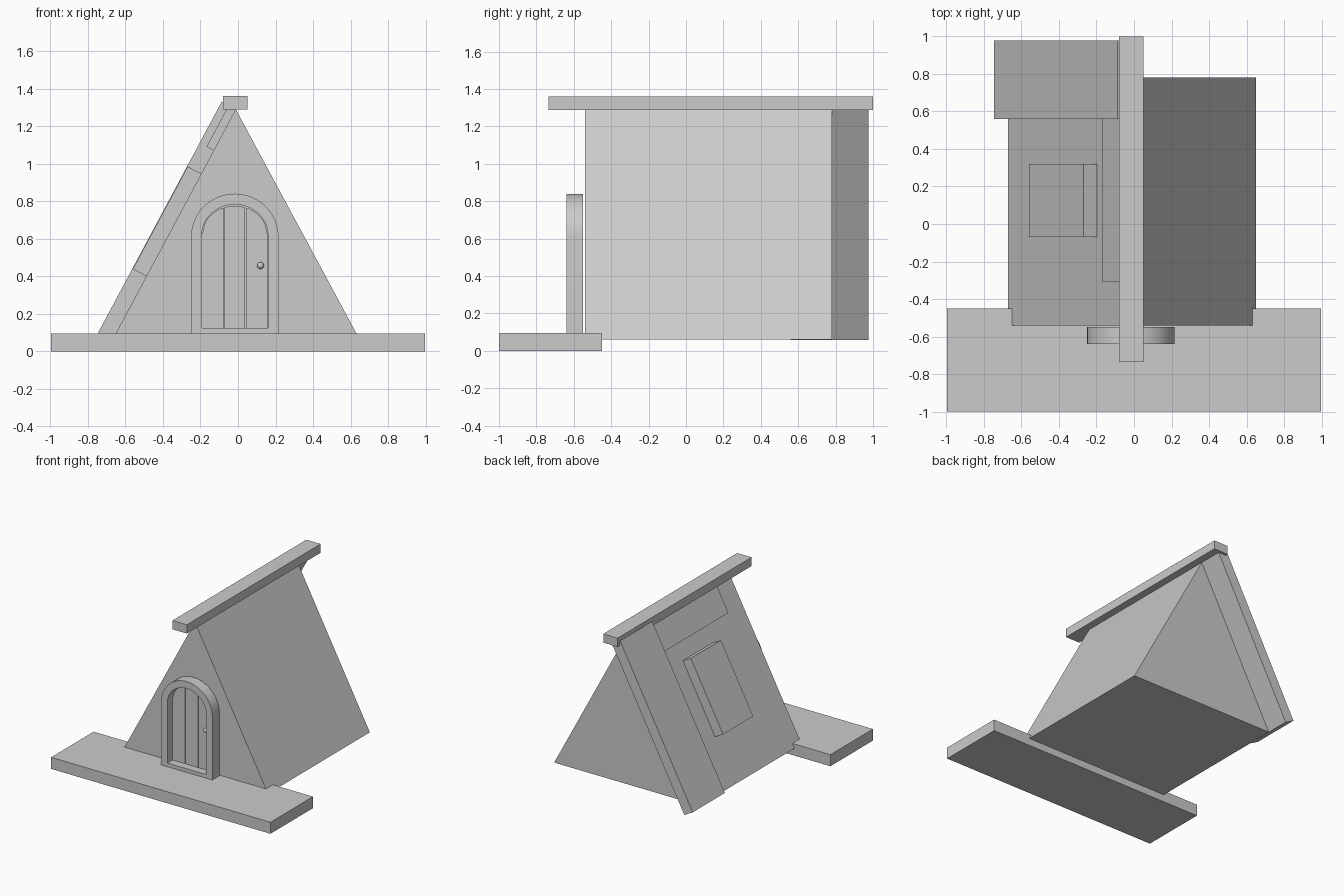
import bpy, bmesh
from math import cos, sin, pi, hypot

if "Cube" in bpy.data.objects:
    bpy.data.objects.remove(bpy.data.objects["Cube"])


def finish(name, bm, smooth=False):
    bmesh.ops.recalc_face_normals(bm, faces=bm.faces)
    me = bpy.data.meshes.new(name)
    bm.to_mesh(me)
    bm.free()
    ob = bpy.data.objects.new(name, me)
    bpy.context.collection.objects.link(ob)
    if smooth:
        bpy.ops.object.select_all(action='DESELECT')
        bpy.context.view_layer.objects.active = ob
        ob.select_set(True)
        bpy.ops.object.shade_smooth_by_angle()
    return ob


def prism(name, profile, y0, y1):
    """Extrude an (x, z) outline from y0 to y1."""
    bm = bmesh.new()
    a = [bm.verts.new((x, y0, z)) for x, z in profile]
    b = [bm.verts.new((x, y1, z)) for x, z in profile]
    bm.faces.new(a)
    bm.faces.new(b)
    n = len(a)
    for i in range(n):
        j = (i + 1) % n
        bm.faces.new((a[i], a[j], b[j], b[i]))
    return finish(name, bm)


def box(name, x0, x1, y0, y1, z0, z1):
    return prism(name, [(x0, z0), (x1, z0), (x1, z1), (x0, z1)], y0, y1)


def arch(cx, half, z0, spring, top, n=24):
    """Arched outline, bottom corners first and last."""
    curve = [(cx + half * cos(pi * i / n), spring + (top - spring) * sin(pi * i / n))
             for i in range(n + 1)]
    return [(cx + half, z0)] + curve + [(cx - half, z0)]


# Ground slab, house body and ridge beam
LEFT, APEX, RIGHT = (-0.67, 0.06), (-0.012, 1.29), (0.65, 0.06)
box("ground_slab", -0.995, 0.995, -1.0, -0.45, 0.0, 0.095)
prism("house_body", [LEFT, RIGHT, APEX], -0.54, 0.78)
box("ridge_beam", -0.08, 0.05, -0.735, 1.0, 1.288, 1.36)

# Slabs lying on the left roof slope: s along the slope, t its thickness
dx, dz = APEX[0] - LEFT[0], APEX[1] - LEFT[1]
length = hypot(dx, dz)
ux, uz = dx / length, dz / length


def roof_slab(name, s0, s1, t, y0, y1):
    pts = [(s0, -0.002), (s1, -0.002), (s1, t), (s0, t)]
    prism(name, [(LEFT[0] + s * ux - d * uz, LEFT[1] + s * uz + d * ux) for s, d in pts], y0, y1)


roof_slab("rear_roof_panel", 0, length, 0.085, 0.56, 0.977)
roof_slab("upper_roof_strip", length - 0.25, length, 0.043, -0.31, 0.57)
roof_slab("roof_window", 0.386, 1.005, 0.082, -0.07, 0.32)

# Arched door frame: ring between two outlines
CX = -0.017
outer = arch(CX, 0.233, 0.09, 0.61, 0.84)
inner = arch(CX, 0.176, 0.125, 0.62, 0.783)
bm = bmesh.new()
loops = [[bm.verts.new((x, y, z)) for x, z in p]
         for p, y in ((outer, -0.64), (outer, -0.55), (inner, -0.55), (inner, -0.64))]
n = len(outer)
for k in range(4):
    a, b = loops[k], loops[(k + 1) % 4]
    for i in range(n):
        j = (i + 1) % n
        bm.faces.new((a[i], a[j], b[j], b[i]))
finish("door_frame", bm, True)

# Three door planks with tops following the arch
w = 0.35 / 3
for k in range(3):
    x0 = CX - 0.175 + k * w + (0.003 if k else 0)
    x1 = CX - 0.175 + (k + 1) * w - (0.003 if k < 2 else 0)
    top = []
    for i in range(9):
        x = x1 + (x0 - x1) * i / 8
        u = min(1, abs(x - CX) / 0.175)
        top.append((x, 0.62 + 0.155 * (1 - u * u) ** 0.5))
    prism("door_plank_%d" % (k + 1), [(x0, 0.125), (x1, 0.125)] + top, -0.575, -0.55)

# Door knob
bm = bmesh.new()
bmesh.ops.create_uvsphere(bm, u_segments=16, v_segments=10, radius=0.018)
bmesh.ops.translate(bm, verts=bm.verts, vec=(0.12, -0.588, 0.457))
finish("door_knob", bm, True)
